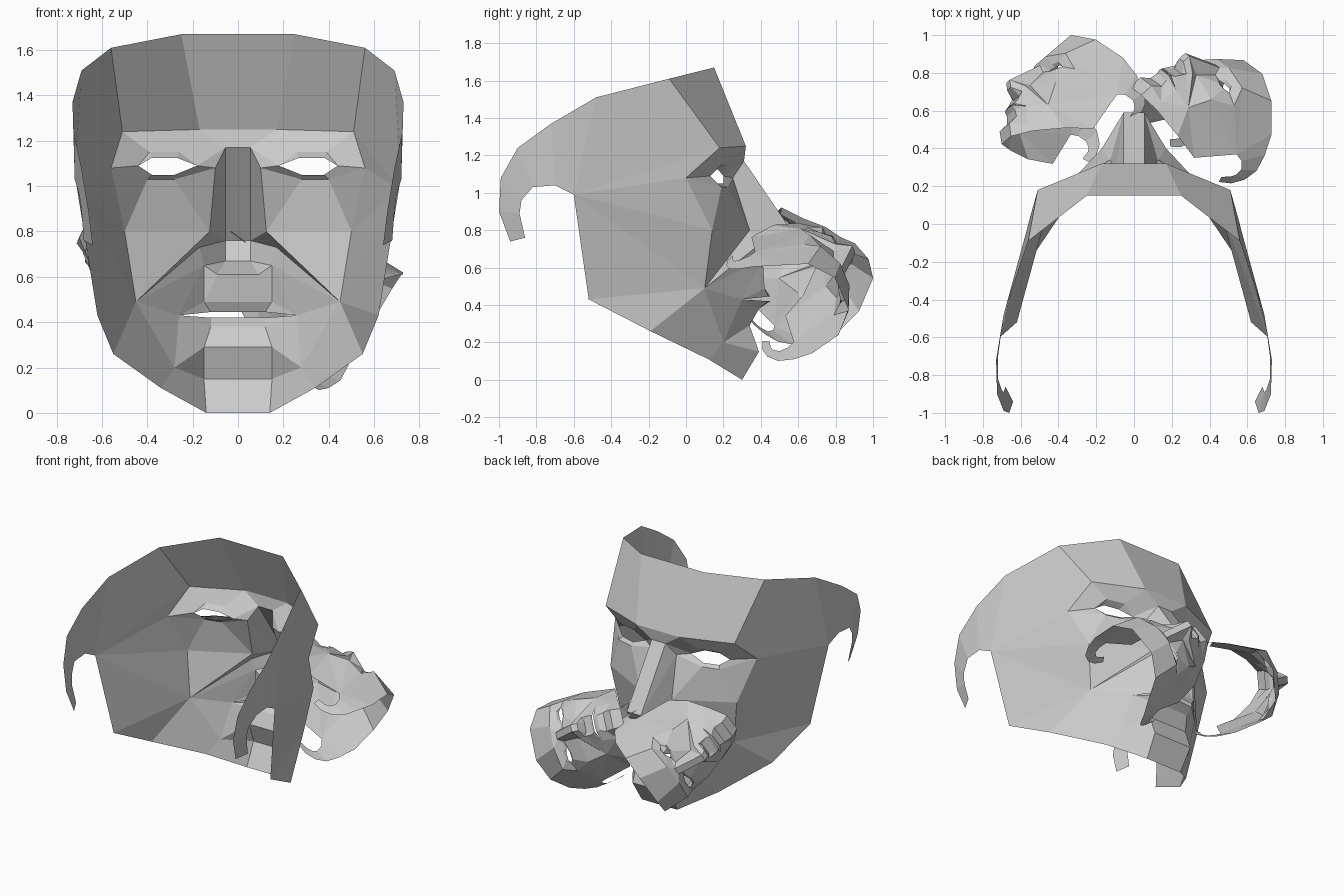
import bpy, bmesh
from mathutils import Matrix, Vector

if "Cube" in bpy.data.objects:
    bpy.data.objects.remove(bpy.data.objects["Cube"])

bm = bmesh.new()


def patch(*pts):
    """One flat facet; repeated points collapse."""
    clean = [p for i, p in enumerate(pts) if p not in pts[:i]]
    if len(clean) > 2:
        bm.faces.new([bm.verts.new(p) for p in clean])


def loft(*rows):
    """Facets between successive rows of points."""
    for a, b in zip(rows, rows[1:]):
        for i in range(len(a) - 1):
            patch(a[i], a[i + 1], b[i + 1], b[i])


def mid(p):
    """The same point on the mirror plane."""
    return (0, p[1], p[2])


# Landmarks shared by neighbouring parts (right half only)
brow, temple, outer_socket = (.17, .32, 1.25), (.51, .18, 1.24), (.56, 0, 1.08)
bridge, inner_socket = (.055, .31, 1.17), (.10, .25, 1.08)
under_in, under_out = (.28, .22, 1.03), (.40, .19, 1.03)
nose_side, wing, nostril = (.125, .34, .80), (.17, .40, .73), (.15, .41, .65)
cheek, jaw_mid = (.50, .14, .80), (.45, .10, .49)
mouth, jaw_low = (.26, .30, .43), (.28, .20, .20)
ear, jaw_back = (.71, -.60, .99), (.62, -.52, .43)
jaw_edge, jaw_front = (.55, -.19, .26), (.34, .12, .11)
crown, crown_side = (.25, .15, 1.67), (.56, -.09, 1.61)

# Forehead and the flat between the brows
loft([mid(crown), crown, crown_side], [mid(brow), brow, temple])
loft([mid(brow), brow], [mid(bridge), bridge])

# Eye socket, then the folded upper lid
lid_out, lid_in = (.44, .13, 1.09), (.18, .20, 1.09)
up_out, up_in = (.39, .19, 1.15), (.26, .22, 1.15)
low_in, low_out = (.28, .20, 1.05), (.38, .17, 1.05)
loft([outer_socket, temple, brow, bridge, inner_socket, under_in, under_out, outer_socket],
     [lid_out, up_out, up_in, lid_in, lid_in, low_in, low_out, lid_out])
loft([lid_out, up_out, up_in, lid_in],
     [lid_out, (.38, .15, 1.125), (.27, .17, 1.125), lid_in])

# Nose
tip, under, lip_root = (.055, .59, .76), (.055, .54, .67), (.09, .40, .61)
loft(*[[mid(p), p] for p in (bridge, tip, under, lip_root)])
patch(bridge, tip, inner_socket)
patch(inner_socket, tip, nose_side)
patch(nose_side, tip, wing)
patch(tip, under, nostril, wing)
patch(under, lip_root, nostril)

# Cheek
patch(under_out, outer_socket, cheek)
patch(under_in, under_out, cheek, nose_side)
patch(inner_socket, under_in, nose_side)
for a, b in ((nose_side, cheek), (nose_side, wing), (wing, nostril), (nostril, mouth), (mouth, jaw_low)):
    patch(a, b, jaw_mid)

# Lips, with an open slit
lip_top, lip_low = (.15, .42, .49), (.12, .39, .38)
patch(nostril, lip_root, lip_top)
patch(nostril, lip_top, mouth)
loft([mid(lip_root), lip_root], [mid(lip_top), lip_top])
loft([mid(lip_top), lip_top, mouth], [(0, .45, .445), (.12, .44, .445), mouth])
loft([(0, .45, .42), (.12, .44, .42), mouth], [mid(lip_low), lip_low, mouth])

# Chin
chin_top, chin, chin_base = (.15, .34, .29), (.15, .39, .15), (.14, .30, 0)
loft(*[[mid(p), p] for p in (lip_low, chin_top, chin, chin_base)])
patch(lip_low, chin_top, jaw_low, mouth)
patch(chin_top, chin, jaw_low)
patch(jaw_low, chin, chin_base, jaw_front)

# Jaw and side of the head
patch(jaw_mid, jaw_low, jaw_front, jaw_edge)
for a, b in ((jaw_edge, jaw_back), (jaw_back, ear), (ear, cheek)):
    patch(a, b, jaw_mid)
patch(cheek, ear, outer_socket)
patch(outer_socket, ear, temple)

# Band that hooks round behind the ear
band = [(.69, -.48, 1.51), (.73, -.72, 1.37), (.725, -.90, 1.24),
        (.69, -.99, 1.08), (.66, -1, .90), (.64, -.94, .74)]
arch = [ear, (.72, -.70, 1.04), (.72, -.82, 1.03), (.70, -.88, .96), (.69, -.89, .89), (.68, -.86, .76)]
patch(temple, crown_side, band[0], ear)
loft(band, arch)

bmesh.ops.remove_doubles(bm, verts=bm.verts, dist=.0005)
bmesh.ops.recalc_face_normals(bm, faces=bm.faces)
mesh = bpy.data.meshes.new("mask")
bm.to_mesh(mesh)
bm.free()


def add_mask(name, matrix):
    ob = bpy.data.objects.new(name, mesh)
    bpy.context.collection.objects.link(ob)
    ob.matrix_world = matrix
    mirror = ob.modifiers.new("mirror", 'MIRROR')
    mirror.use_clip = True
    mirror.merge_threshold = .001


def placed(row_x, row_y, location, size=.42):
    """Scaled rotation from its first two rows."""
    x = Vector(row_x).normalized()
    y = Vector(row_y)
    y = (y - x * y.dot(x)).normalized()
    rot = Matrix((x, y, x.cross(y))).to_4x4()
    return Matrix.Translation(location) @ rot @ Matrix.Scale(size, 4)


# Large mask and the two small ones lying on its nose
add_mask("large_mask", Matrix.Identity(4))
add_mask("small_mask_left", placed((-.177, -.36, .15), (-.165, .165, .335), (-.57, .38, .80)))
add_mask("small_mask_right", placed((-.20, -.03, .367), (.146, .38, .112), (.02, .59, .72)))
